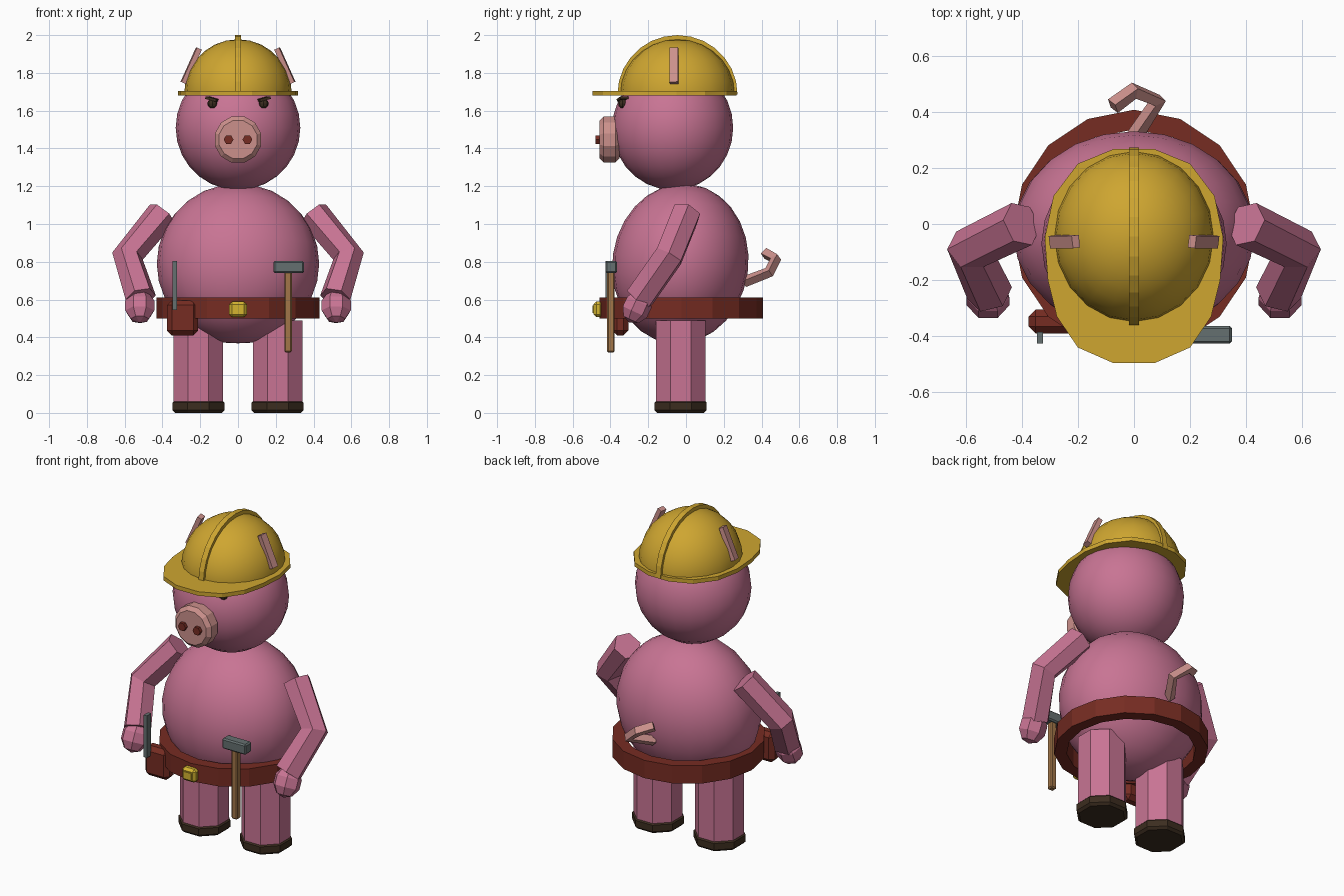
import bpy, bmesh, math
from mathutils import Matrix, Vector

cube = bpy.data.objects.get("Cube")
if cube:
    bpy.data.objects.remove(cube, do_unlink=True)


def material(name, *rgb):
    m = bpy.data.materials.new(name)
    m.use_nodes = True
    m.diffuse_color = (*rgb, 1)
    m.node_tree.nodes["Principled BSDF"].inputs["Base Color"].default_value = (*rgb, 1)
    return m


PINK = material("pink skin", .58, .175, .295)
PALE = material("pale pink", .60, .28, .26)
YELLOW = material("hat yellow", .62, .38, .03)
GOLD = material("buckle gold", .66, .46, .03)
LEATHER = material("red leather", .18, .025, .016)
SHOE = material("dark brown", .045, .026, .014)
STEEL = material("steel grey", .13, .16, .16)
WOOD = material("wood", .36, .18, .065)


def place(loc, scale=(1, 1, 1), rot=(0, 0, 0)):
    turn = Matrix.Identity(4)
    for angle, axis in zip(rot, "XYZ"):
        turn = Matrix.Rotation(math.radians(angle), 4, axis) @ turn
    return Matrix.Translation(loc) @ turn @ Matrix.Diagonal((*scale, 1))


def add(name, bm, mat, smooth=False):
    bmesh.ops.recalc_face_normals(bm, faces=bm.faces)
    me = bpy.data.meshes.new(name)
    for f in bm.faces:
        f.smooth = smooth
    bm.to_mesh(me)
    bm.free()
    me.materials.append(mat)
    ob = bpy.data.objects.new(name, me)
    bpy.context.collection.objects.link(ob)
    return ob


def cut_below(bm, z):
    geom = bm.verts[:] + bm.edges[:] + bm.faces[:]
    bmesh.ops.bisect_plane(bm, geom=geom, plane_co=(0, 0, z), plane_no=(0, 0, 1), clear_inner=True)


def ball(name, loc, radii, mat, segs=24, rings=14, rot=(0, 0, 0), smooth=True, floor=None):
    bm = bmesh.new()
    bmesh.ops.create_uvsphere(bm, u_segments=segs, v_segments=rings, radius=1,
                              matrix=place(loc, radii, rot))
    if floor is not None:
        cut_below(bm, floor)
    return add(name, bm, mat, smooth)


def box(name, loc, size, mat, bevel=0, rot=(0, 0, 0)):
    bm = bmesh.new()
    bmesh.ops.create_cube(bm, size=1, matrix=place(loc, size, rot))
    if bevel:
        bmesh.ops.bevel(bm, geom=bm.edges[:], offset=bevel, segments=1, affect='EDGES')
    return add(name, bm, mat)


def drum(name, loc, radius, depth, mat, sides=8, bevel=0, rot=(0, 0, 0)):
    """Prism with a corner halfway between axes and optional bevelled rims."""
    bm = bmesh.new()
    spin = Matrix.Rotation(math.pi / sides, 4, 'Z')
    bmesh.ops.create_cone(bm, cap_ends=True, segments=sides, radius1=radius, radius2=radius,
                          depth=depth, matrix=place(loc, rot=rot) @ spin)
    if bevel:
        rims = [e for e in bm.edges if any(len(f.verts) > 4 for f in e.link_faces)]
        bmesh.ops.bevel(bm, geom=rims, offset=bevel, segments=1, affect='EDGES')
    return add(name, bm, mat)


def tube(name, points, radius, mat, resolution):
    cu = bpy.data.curves.new(name, 'CURVE')
    cu.dimensions = '3D'
    cu.bevel_depth = radius
    cu.bevel_resolution = resolution
    cu.use_fill_caps = True
    sp = cu.splines.new('POLY')
    sp.use_smooth = False
    sp.points.add(len(points) - 1)
    for p, co in zip(sp.points, points):
        p.co = (*co, 1)
    tmp = bpy.data.objects.new(name + "_path", cu)
    bpy.context.collection.objects.link(tmp)
    dg = bpy.context.evaluated_depsgraph_get()
    me = bpy.data.meshes.new_from_object(tmp.evaluated_get(dg))
    bpy.data.objects.remove(tmp, do_unlink=True)
    bm = bmesh.new()
    bm.from_mesh(me)
    return add(name, bm, mat)


# Body and head
ball("body", (0, -.03, .79), (.43, .36, .425), PINK, rot=(-8, 0, 0))
ball("head", (0, -.07, 1.51), (.33, .32, .33), PINK)

# Snout
drum("snout", (0, -.405, 1.447), .127, .105, PALE, 12, .022, (90, 0, 0))

# Hard hat: dome, ridge and brim
ball("hat_dome", (0, -.045, 1.69), (.285, .305, .288), YELLOW, 20, 14, floor=1.685)
bm = bmesh.new()
bmesh.ops.create_cone(bm, cap_ends=True, segments=28, radius1=1, radius2=1, depth=1,
                      matrix=place((0, -.045, 1.685), (1, .318, .315)) @
                      Matrix.Rotation(math.pi / 2, 4, 'Y') @ Matrix.Diagonal((1, 1, .034, 1)))
cut_below(bm, 1.685)
add("hat_ridge", bm, YELLOW)

half = [(.075, -.495), (.2, -.44), (.275, -.33), (.307, -.2), (.318, -.05),
        (.287, .1), (.2, .215), (.07, .268)]
outline = half + [(-x, y) for x, y in reversed(half)]
bm = bmesh.new()
face = bm.faces.new([bm.verts.new((x, y, 1.68)) for x, y in outline])
top = bmesh.ops.extrude_face_region(bm, geom=[face])["geom"]
bmesh.ops.translate(bm, vec=(0, 0, .025), verts=[v for v in top if isinstance(v, bmesh.types.BMVert)])
add("hat_brim", bm, YELLOW)

# Paired parts
for side, s in (("left", 1), ("right", -1)):
    box(side + "_ear", (s * .248, -.063, 1.838), (.028, .045, .2), PALE, rot=(3, -s * 24, s * -8))
    ball(side + "_eye", (s * .135, -.335, 1.638), (.027, .024, .026), SHOE, 8, 6, smooth=False)
    box(side + "_brow", (s * .137, -.335, 1.662), (.062, .045, .014), SHOE, rot=(0, s * -14, s * 20))
    drum(side + "_nostril", (s * .05, -.46, 1.447), .026, .036, LEATHER, 6, rot=(90, 0, 0))
    tube(side + "_arm", [(s * .4, 0, 1.055), (s * .585, -.09, .83), (s * .515, -.245, .61)],
         .083, PINK, 1)
    ball(side + "_hand", (s * .52, -.262, .562), (.083, .078, .092), PINK, 7, 5,
         rot=(-25, 0, 0), smooth=False)
    drum(side + "_leg", (s * .21, -.028, .27), .141, .44, PINK)
    drum(side + "_shoe", (s * .21, -.028, .034), .149, .068, SHOE, bevel=.014)

# Belt ring
bm = bmesh.new()
rings = []
for radius, z in ((.432, .5), (.432, .61), (.362, .61), (.362, .5)):
    rings.append([bm.verts.new((radius * math.cos(a), radius * math.sin(a) - .025, z))
                  for a in (i * math.tau / 16 for i in range(16))])
for k in range(4):
    a, b = rings[k], rings[(k + 1) % 4]
    for i in range(16):
        j = (i + 1) % 16
        bm.faces.new((a[i], a[j], b[j], b[i]))
add("belt", bm, LEATHER)

# Buckle
box("buckle", (0, -.465, .548), (.094, .05, .082), GOLD, .015)
box("buckle_center", (0, -.491, .548), (.05, .008, .04), GOLD)

# Pouch with a file in it
box("pouch", (-.293, -.348, .503), (.165, .085, .185), LEATHER, .025)
box("file", (-.335, -.405, .675), (.022, .042, .26), STEEL)

# Hammer
box("hammer_head", (.268, -.395, .772), (.162, .062, .064), STEEL, .008)
box("hammer_handle", (.265, -.398, .535), (.04, .04, .43), WOOD, .007)

# Curly tail
tube("tail", [(0, .31, .695), (.085, .44, .745), (0, .475, .815), (-.075, .42, .845)],
     .03, PALE, 0)
